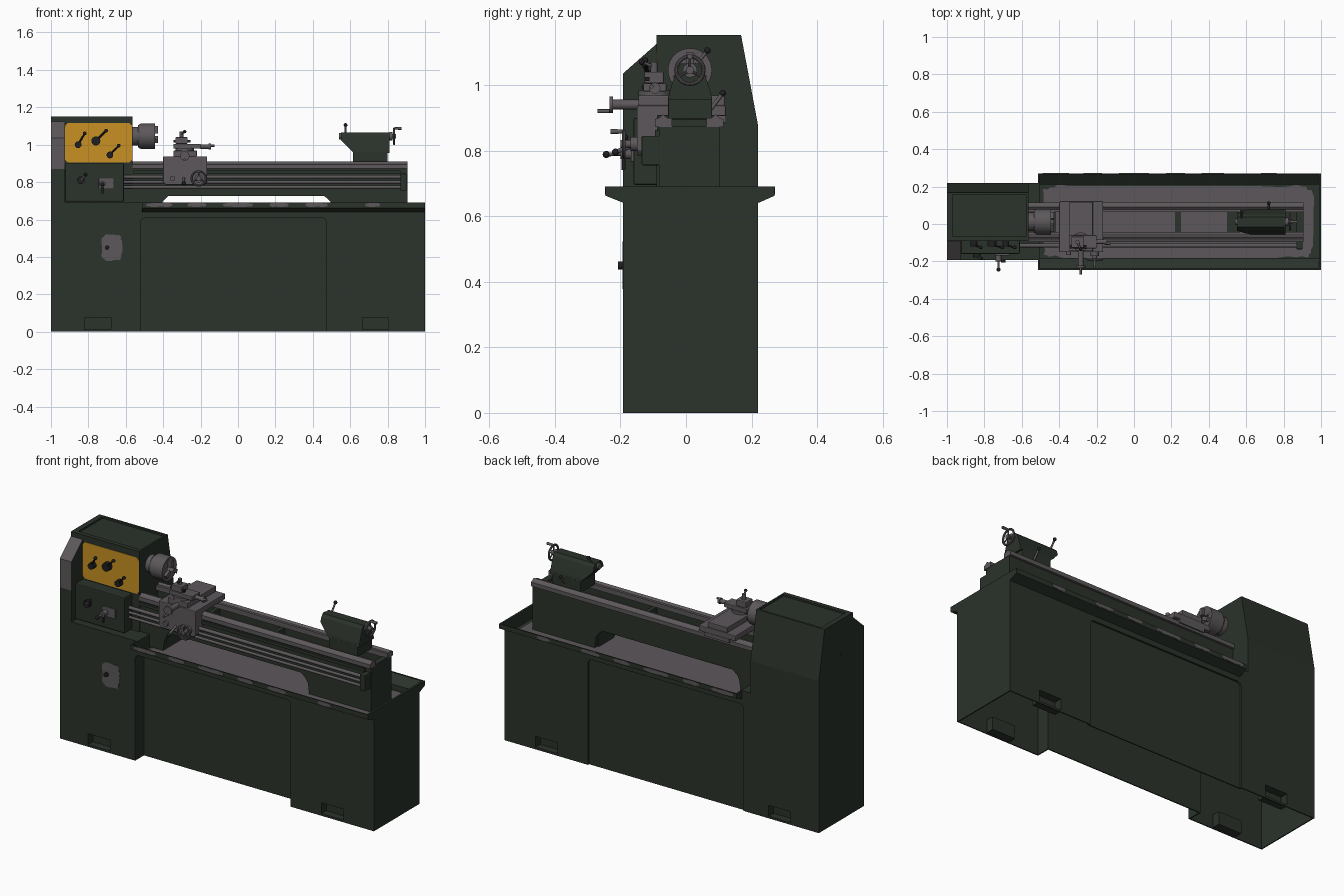
import bpy, bmesh, math, random
from mathutils import Vector

if "Cube" in bpy.data.objects:
    bpy.data.objects.remove(bpy.data.objects["Cube"])

random.seed(4)

def material(name, rgb):
    m = bpy.data.materials.new(name)
    m.diffuse_color = (*rgb, 1)
    m.use_nodes = True
    m.node_tree.nodes["Principled BSDF"].inputs["Base Color"].default_value = m.diffuse_color
    return m

GREEN = material("dark green paint", (0.0235, 0.0315, 0.0235))
GRAY = material("bare steel", (0.108, 0.097, 0.104))
YELLOW = material("yellow panel", (0.58, 0.28, 0.016))
BLACK = material("black plastic", (0.014, 0.014, 0.016))

def prism(name, pts, axis, a, b, mat, bevel=0):
    """Extrude a 2D outline along an axis: x -> (y,z), y -> (x,z), z -> (x,y)."""
    place = {'x': lambda u, v, w: (w, u, v), 'y': lambda u, v, w: (u, w, v), 'z': lambda u, v, w: (u, v, w)}[axis]
    bm = bmesh.new()
    lo = [bm.verts.new(place(u, v, a)) for u, v in pts]
    hi = [bm.verts.new(place(u, v, b)) for u, v in pts]
    bm.faces.new(lo)
    bm.faces.new(hi[::-1])
    for i in range(len(pts)):
        j = (i + 1) % len(pts)
        bm.faces.new((lo[j], lo[i], hi[i], hi[j]))
    bmesh.ops.recalc_face_normals(bm, faces=bm.faces)
    me = bpy.data.meshes.new(name)
    bm.to_mesh(me)
    bm.free()
    me.materials.append(mat)
    ob = bpy.data.objects.new(name, me)
    bpy.context.collection.objects.link(ob)
    if bevel:
        mod = ob.modifiers.new("bevel", 'BEVEL')
        mod.width, mod.segments = bevel, 2
    return ob

def box(name, x0, x1, y0, y1, z0, z1, mat=GREEN, bevel=0):
    return prism(name, [(x0, y0), (x1, y0), (x1, y1), (x0, y1)], 'z', z0, z1, mat, bevel)

def smooth(ob):
    bpy.ops.object.select_all(action='DESELECT')
    ob.select_set(True)
    bpy.context.view_layer.objects.active = ob
    bpy.ops.object.shade_smooth_by_angle(angle=math.radians(35))

def rod(name, p, q, r, mat, r2=None, seg=24):
    p, q = Vector(p), Vector(q)
    bpy.ops.mesh.primitive_cone_add(vertices=seg, radius1=r, radius2=r if r2 is None else r2, depth=(q - p).length,
                                    location=(p + q) / 2, rotation=(q - p).to_track_quat('Z', 'Y').to_euler())
    ob = bpy.context.object
    ob.name = name
    ob.data.materials.append(mat)
    smooth(ob)
    return ob

def ball(name, c, r, mat):
    bpy.ops.mesh.primitive_uv_sphere_add(segments=16, ring_count=10, radius=r, location=c)
    bpy.context.object.name = name
    bpy.context.object.data.materials.append(mat)
    smooth(bpy.context.object)

def lever(name, p, q, r, knob):
    rod(name + "_arm", p, q, r, GRAY, seg=12)
    ball(name + "_knob", q, knob, BLACK)

def handwheel(name, c, d, r):
    """Rim, spokes, hub and crank grip; d is the outward axis."""
    c, d = Vector(c), Vector(d)
    rot = d.to_track_quat('Z', 'Y')
    bpy.ops.mesh.primitive_torus_add(major_segments=32, minor_segments=10, major_radius=r, minor_radius=0.006,
                                     location=c, rotation=rot.to_euler())
    bpy.context.object.name = name + "_rim"
    bpy.context.object.data.materials.append(GRAY)
    smooth(bpy.context.object)
    rod(name + "_hub", c - d * 0.03, c + d * 0.01, 0.012, GRAY)
    for k in range(3):
        t = math.radians(90 + 120 * k)
        rod(name + "_spoke", c, c + rot @ Vector((math.cos(t) * r, math.sin(t) * r, 0)), 0.004, GRAY, seg=8)
    g = c + rot @ Vector((0, r, 0))
    rod(name + "_grip", g, g + d * 0.04, 0.006, GRAY, r2=0.008, seg=12)

def cut(ob, cutter):
    mod = ob.modifiers.new("cut", 'BOOLEAN')
    mod.operation, mod.object, mod.solver = 'DIFFERENCE', cutter, 'EXACT'
    bpy.context.view_layer.objects.active = ob
    bpy.ops.object.modifier_apply(modifier=mod.name)
    bpy.data.objects.remove(cutter)

def blob(name, cu, cv, w, h, axis, a, b, mat, n=40, noise=0.08, power=0.4):
    """Thin plate of worn paint with a wavy rounded outline."""
    pts, ph = [], random.uniform(0, 6)
    for i in range(n):
        t = 2 * math.pi * i / n
        c, s = math.cos(t), math.sin(t)
        k = noise * min(w, h) * (0.6 * math.sin(7 * t + ph) + 0.4 * math.sin(16 * t + 2 * ph))
        pts.append((cu + math.copysign(abs(c) ** power, c) * (w / 2 + k), cv + math.copysign(abs(s) ** power, s) * (h / 2 + k)))
    return prism(name, pts, axis, a, b, mat)

# hollow cabinet with recessed middle, open underneath
cabinet = box("cabinet", -1, 1, -0.192, 0.22, 0, 0.645)
arch = [(-0.52, -0.1), (0.47, -0.1), (0.47, 0.59), (0.463, 0.603), (0.45, 0.61), (-0.50, 0.61), (-0.513, 0.603), (-0.52, 0.59)]
cut(cabinet, prism("front_recess", arch, 'y', -0.4, -0.112, GREEN))
cut(cabinet, prism("back_recess", arch, 'y', 0.21, 0.4, GREEN))
for x0, x1, y0, y1 in ((-0.994, -0.526, -0.186, 0.214), (0.476, 0.994, -0.186, 0.214), (-0.55, 0.5, -0.106, 0.204)):
    cut(cabinet, box("hollow", x0, x1, y0, y1, -0.1, 0.595))
# lifting pockets: opening in the wall with a box lining behind it
for x in (-0.75, 0.735):
    for y, s in ((-0.192, 1), (0.22, -1)):
        lo, hi = sorted((y - s * 0.01, y + s * 0.045))
        cut(cabinet, box("opening", x - 0.07, x + 0.07, lo, hi, 0.012, 0.075))
        a, b = sorted((y + s * 0.001, y + s * 0.05))
        lining = box("pocket_lining", x - 0.074, x + 0.074, a, b, 0.006, 0.08)
        cut(lining, box("opening", x - 0.07, x + 0.07, lo, hi, 0.012, 0.075))
box("cabinet_left_top", -1, -0.51, -0.192, 0.22, 0.645, 0.69)
blob("door_worn_patch", -0.675, 0.45, 0.11, 0.14, 'y', -0.1935, -0.19, GRAY, noise=0.04, power=0.5)
rod("door_knob", (-0.70, -0.19, 0.45), (-0.70, -0.207, 0.45), 0.012, BLACK)

# chip pan with a dished basin sunk into the cabinet
pan = prism("chip_pan", [(-0.245, 0.69), (-0.245, 0.662), (-0.19, 0.64), (0.22, 0.64), (0.27, 0.662), (0.27, 0.69)], 'x', -0.512, 1, GREEN)
dish = [(-0.239, 0.75), (-0.239, 0.687), (-0.185, 0.648), (-0.185, 0.615), (0.212, 0.615), (0.212, 0.648), (0.264, 0.687), (0.264, 0.75)]
for part in (pan, cabinet):
    cut(part, prism("basin", dish, 'x', -0.505, 0.988, GREEN))
blob("pan_worn_floor", 0.235, 0.012, 1.44, 0.385, 'z', 0.613, 0.618, GRAY, n=110, noise=0.02, power=0.14)
for x, w in ((-0.42, 0.14), (-0.22, 0.10), (0.0, 0.16), (0.22, 0.1), (0.42, 0.12), (0.72, 0.08)):
    for y in (-0.2465, 0.269):
        blob("rim_worn_patch", x, 0.678, w, 0.021, 'y', y, y + 0.0025, GRAY, n=24, noise=0.1, power=0.6)

# gear cover, its worn front faces and the headstock
cover = prism("gear_cover", [(-0.192, 0.69), (-0.192, 0.87), (-0.192, 1.035), (-0.09, 1.125), (-0.09, 1.152),
                             (0.168, 1.152), (0.22, 0.875), (0.22, 0.69)], 'x', -1, -0.925, GREEN)
cover.data.materials.append(GRAY)
for f in cover.data.polygons:
    if f.normal.y < -0.5 and 0.87 < f.center.z < 1.12:
        f.material_index = 1
rod("cover_lock", (-1.0, 0.02, 0.95), (-0.985, 0.02, 0.95), 0.012, BLACK)
head = prism("headstock", [(-0.09, 0.69), (-0.09, 1.152), (0.168, 1.152), (0.22, 0.875), (0.22, 0.69)], 'x', -0.925, -0.565, GREEN)
for part in (cover, head):
    cut(part, box("lid_recess", -0.97, -0.575, -0.065, 0.155, 1.142, 1.2))
prism("control_panel", [(-0.925, 0.92), (-0.91, 0.905), (-0.58, 0.905), (-0.566, 0.92), (-0.566, 1.10), (-0.58, 1.115),
                        (-0.91, 1.115), (-0.925, 1.10)], 'y', -0.092, -0.088, YELLOW)
for x, z, x2, z2, r in ((-0.855, 1.0, -0.82, 1.06, 0.018), (-0.76, 1.02, -0.705, 1.075, 0.024), (-0.685, 0.945, -0.638, 0.995, 0.018)):
    rod("speed_selector", (x, -0.09, z), (x, -0.12, z), r, BLACK)
    rod("speed_lever", (x, -0.113, z), (x2, -0.125, z2), 0.005, BLACK, seg=10)
    ball("speed_lever_knob", (x2, -0.125, z2), 0.01, BLACK)

# feed gearbox
box("feed_gearbox", -0.925, -0.61, -0.16, -0.085, 0.695, 0.9, GREEN, 0.006)
rod("feed_dial", (-0.84, -0.155, 0.81), (-0.84, -0.18, 0.81), 0.02, BLACK)
lever("feed_dial_lever", (-0.84, -0.175, 0.81), (-0.815, -0.185, 0.84), 0.005, 0.009)
box("feed_plate", -0.745, -0.665, -0.168, -0.155, 0.765, 0.82, GRAY, 0.003)
rod("feed_hub", (-0.725, -0.16, 0.79), (-0.725, -0.20, 0.79), 0.016, GRAY)
lever("feed_lever", (-0.725, -0.195, 0.79), (-0.725, -0.243, 0.788), 0.006, 0.011)
rod("feed_lever_drop", (-0.725, -0.19, 0.79), (-0.725, -0.19, 0.74), 0.006, BLACK)

# spindle and chuck
CY, CZ = 0.012, 1.045
rod("spindle_nose", (-0.57, CY, CZ), (-0.52, CY, CZ), 0.05, GRAY, seg=40)
rod("chuck_back", (-0.535, CY, CZ), (-0.522, CY, CZ), 0.058, GRAY, r2=0.067, seg=40)
chuck = rod("chuck_body", (-0.522, CY, CZ), (-0.445, CY, CZ), 0.067, GRAY, seg=40)
cut(chuck, rod("chuck_bore", (-0.48, CY, CZ), (-0.40, CY, CZ), 0.02, GRAY))
for k in range(3):
    jaw = box("chuck_jaw", -0.45, -0.428, -0.011, 0.011, 0.015, 0.055, GRAY)
    jaw.rotation_euler.x = math.radians(120 * k)
    jaw.location = (0, CY, CZ)

# bed walls, ribs and slideways
wall = [(-0.565, 0.616), (-0.42, 0.616), (-0.41, 0.68), (-0.40, 0.70), (-0.37, 0.727), (0.46, 0.727), (0.49, 0.70),
        (0.503, 0.68), (0.51, 0.616), (0.905, 0.616), (0.905, 0.875), (-0.565, 0.875)]
prism("bed_front_wall", wall, 'y', -0.082, -0.055, GREEN)
prism("bed_back_wall", wall, 'y', 0.075, 0.102, GREEN)
for x in (-0.18, 0.235):
    box("bed_rib", x - 0.013, x + 0.013, -0.06, 0.08, 0.727, 0.87)
box("bed_end", 0.87, 0.905, -0.06, 0.08, 0.616, 0.875)
box("bed_foot", 0.5, 0.88, -0.06, 0.08, 0.616, 0.75)
box("bed_head", -0.565, -0.42, -0.06, 0.08, 0.616, 0.80)
rail = [(-0.095, 0.872), (-0.095, 0.895), (-0.082, 0.9), (-0.07, 0.91), (-0.058, 0.9), (-0.043, 0.9), (-0.043, 0.872)]
prism("front_slideway", rail, 'x', -0.565, 0.907, GRAY)
prism("back_slideway", [(0.02 - y, z) for y, z in rail], 'x', -0.565, 0.907, GRAY)
box("gear_rack", -0.56, 0.87, -0.094, -0.08, 0.845, 0.862)

# lead screw and feed rods with end bracket
for z, r in ((0.828, 0.010), (0.80, 0.008), (0.773, 0.008)):
    rod("feed_rod", (-0.62, -0.115, z), (0.895, -0.115, z), r, GRAY, seg=16)
box("rod_bracket", 0.868, 0.902, -0.135, -0.08, 0.755, 0.845, GREEN, 0.004)

# carriage: saddle, apron, cross slide
box("saddle", -0.40, -0.165, -0.14, 0.122, 0.905, 0.937, GRAY, 0.004)
prism("apron", [(-0.40, 0.80), (-0.385, 0.785), (-0.18, 0.785), (-0.165, 0.80), (-0.165, 0.937), (-0.40, 0.937)],
      'y', -0.15, -0.085, GRAY, 0.004)
box("cross_slide", -0.345, -0.22, -0.145, 0.118, 0.937, 0.968, GRAY, 0.003)
handwheel("apron_wheel", (-0.21, -0.19, 0.82), (0, -1, 0), 0.038)
rod("wheel_boss", (-0.21, -0.15, 0.82), (-0.21, -0.17, 0.82), 0.022, GRAY)
lever("half_nut_lever", (-0.29, -0.15, 0.82), (-0.29, -0.215, 0.795), 0.007, 0.011)
rod("apron_button", (-0.35, -0.15, 0.82), (-0.35, -0.165, 0.82), 0.014, GRAY)
rod("cross_screw", (-0.285, -0.14, 0.94), (-0.285, -0.225, 0.94), 0.015, GRAY)
rod("cross_dial", (-0.285, -0.222, 0.94), (-0.285, -0.234, 0.94), 0.025, GRAY)
rod("cross_grip", (-0.285, -0.23, 0.92), (-0.285, -0.27, 0.92), 0.006, GRAY, seg=12)
box("saddle_clamp", -0.36, -0.20, 0.095, 0.122, 0.885, 0.906, GRAY)

# compound rest and tool post
rod("swivel_base", (-0.285, -0.095, 0.967), (-0.285, -0.095, 0.983), 0.05, GRAY, seg=32)
box("compound_slide", -0.345, -0.20, -0.13, -0.06, 0.98, 1.005, GRAY, 0.003)
rod("compound_screw", (-0.20, -0.095, 0.99), (-0.155, -0.095, 0.99), 0.012, GRAY)
rod("compound_dial", (-0.157, -0.095, 0.99), (-0.145, -0.095, 0.99), 0.017, GRAY)
rod("compound_grip", (-0.145, -0.105, 0.995), (-0.125, -0.105, 0.995), 0.006, GRAY, seg=12)
box("tool_post", -0.335, -0.27, -0.127, -0.067, 1.005, 1.04, GRAY, 0.004)
rod("tool_post_stud", (-0.302, -0.097, 1.04), (-0.302, -0.097, 1.07), 0.011, GRAY)
lever("tool_post_lever", (-0.302, -0.097, 1.055), (-0.285, -0.135, 1.07), 0.005, 0.009)
box("cutting_tool", -0.345, -0.255, -0.125, -0.112, 1.012, 1.024, BLACK)

# tailstock
box("tailstock_base", 0.615, 0.80, -0.055, 0.08, 0.895, 0.965, GREEN, 0.004)
tail = prism("tailstock_body", [(-0.055, 0.955), (-0.05, 0.98), (-0.028, 1.05), (-0.015, 1.066), (0.038, 1.066), (0.052, 1.05),
                                (0.075, 0.98), (0.08, 0.955)], 'x', 0.55, 0.81, GREEN)
cut(tail, prism("nose_slope", [(0.5, 0.9), (0.62, 0.9), (0.62, 0.955), (0.55, 1.025), (0.5, 1.03)], 'y', -0.2, 0.2, GREEN))
rod("tailstock_quill", (0.54, CY, CZ), (0.56, CY, CZ), 0.017, GRAY)
rod("tailstock_boss", (0.81, CY, CZ), (0.825, CY, CZ), 0.022, GRAY)
handwheel("tailstock_wheel", (0.835, CY, CZ), (1, 0, 0), 0.042)
lever("quill_lock", (0.575, 0.03, 1.06), (0.575, 0.065, 1.105), 0.005, 0.01)
lever("tailstock_clamp", (0.72, 0.075, 0.925), (0.72, 0.112, 0.975), 0.006, 0.01)
